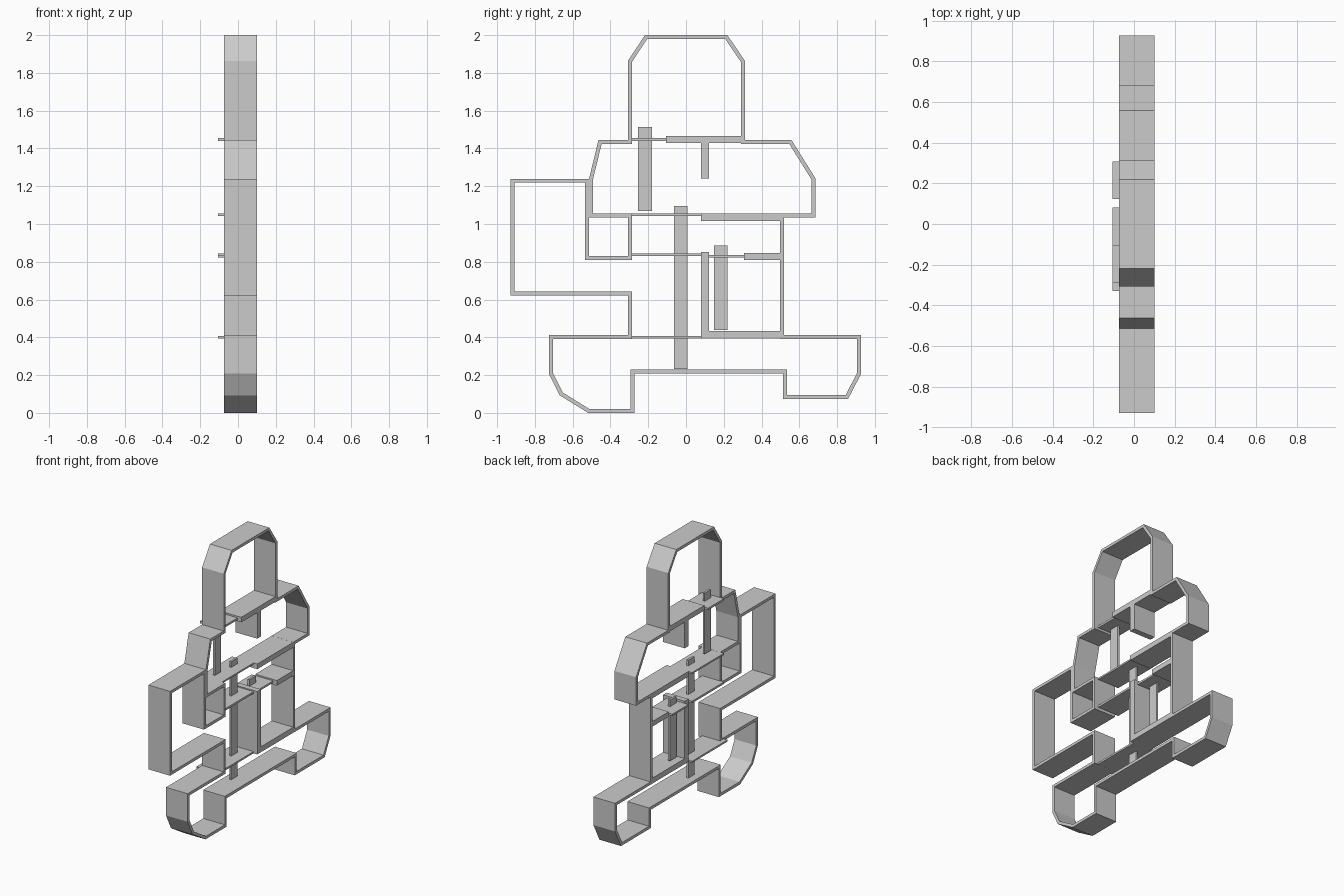
import bpy, bmesh
from mathutils import Vector

if "Cube" in bpy.data.objects:
    bpy.data.objects.remove(bpy.data.objects["Cube"])

X0, X1 = -0.075, 0.10      # depth range of walls and floors
T = 0.021                  # wall thickness


def finish(name, bm):
    bmesh.ops.recalc_face_normals(bm, faces=bm.faces)
    me = bpy.data.meshes.new(name)
    bm.to_mesh(me)
    bm.free()
    ob = bpy.data.objects.new(name, me)
    bpy.context.collection.objects.link(ob)
    return ob


def box(name, y0, y1, z0, z1, x0=X0, x1=X1):
    bm = bmesh.new()
    bmesh.ops.create_cube(bm, size=1)
    for v in bm.verts:
        v.co = ((x0 + x1) / 2 + v.co.x * (x1 - x0),
                (y0 + y1) / 2 + v.co.y * (y1 - y0),
                (z0 + z1) / 2 + v.co.z * (z1 - z0))
    return finish(name, bm)


def wall(name, path, closed=True):
    """Mitred wall strip following a (y, z) centre line, extruded along x."""
    pts = [Vector(p) for p in path]
    n = len(pts)
    bm = bmesh.new()
    rings = []
    for i, p in enumerate(pts):
        before = pts[i - 1] if closed or i else None
        after = pts[(i + 1) % n] if closed or i < n - 1 else None
        dirs = []
        if before is not None:
            dirs.append((p - before).normalized())
        if after is not None:
            dirs.append((after - p).normalized())
        normals = [Vector((-d.y, d.x)) for d in dirs]
        m = sum(normals, Vector((0, 0))).normalized()
        off = m * (T / 2 / m.dot(normals[0]))
        a, b = p + off, p - off
        rings.append([bm.verts.new((x, q.x, q.y))
                      for x, q in ((X0, a), (X1, a), (X1, b), (X0, b))])
    for i in range(n if closed else n - 1):
        r, s = rings[i], rings[(i + 1) % n]
        for k in range(4):
            j = (k + 1) % 4
            bm.faces.new((r[k], r[j], s[j], s[k]))
    if not closed:
        bm.faces.new(rings[0])
        bm.faces.new(rings[-1])
    return finish(name, bm)


# Outer shell: head, shoulder, right side, feet, left arm room
wall("outer_wall", [
    (-.297, 1.434), (-.297, 1.86), (-.212, 1.989), (.214, 1.989), (.302, 1.86),
    (.302, 1.434), (.553, 1.434), (.674, 1.24), (.674, 1.045), (.507, 1.045),
    (.507, .403), (.917, .403), (.917, .21), (.852, .085), (.524, .085),
    (.524, .219), (-.284, .219), (-.284, .0105), (-.515, .0105), (-.66, .1),
    (-.715, .21), (-.715, .403), (-.297, .403), (-.297, .633), (-.918, .633),
    (-.918, 1.229), (-.505, 1.229), (-.455, 1.434)])

# Small pocket between the left room and the middle floor
wall("pocket_wall", [(-.525, 1.238), (-.525, .82), (-.297, .82), (-.297, 1.045),
                     (-.504, 1.045), (-.504, 1.238)], closed=False)

# Solid floors and partitions
for name, dims in {
    "head_floor": (-.105, .312, 1.43, 1.467),
    "upper_floor": (.08, .515, 1.017, 1.055),
    "middle_ledge": (.307, .507, .81, .847),
    "lower_floor": (.08, .507, .393, .433),
    "hanging_partition": (.08, .122, 1.24, 1.44),
    "lower_partition": (.08, .122, .41, .853),
}.items():
    box(name, *dims)

# Thin platforms, set slightly forward of the floors
for i, dims in enumerate([(-.29, -.105, 1.44, 1.455), (-.29, .08, 1.043, 1.055),
                          (-.29, .08, .83, .845), (.122, .307, .823, .837),
                          (-.33, .08, .393, .406)]):
    box(f"platform_{i + 1}", *dims, x0=-.105, x1=.07)

# Flat ladders passing through the platforms
for i, dims in enumerate([(-.254, -.181, 1.069, 1.514), (-.064, .008, .233, 1.096),
                          (.147, .22, .44, .885)]):
    box(f"ladder_{i + 1}", *dims, x0=-.025, x1=-.01)
